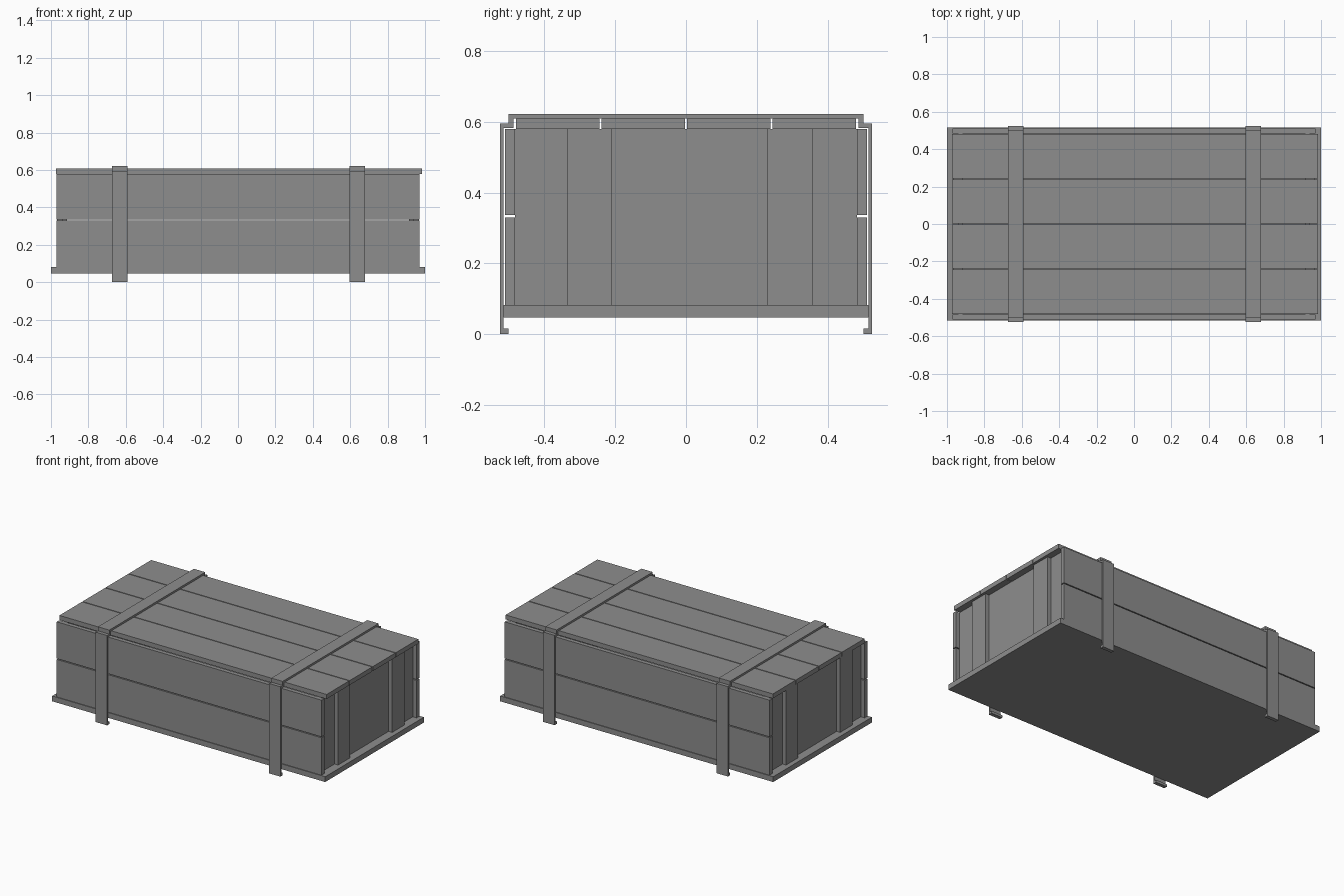
import bpy
import bmesh

default = bpy.data.objects.get("Cube")
if default:
    bpy.data.objects.remove(default, do_unlink=True)

# Single flat grey
grey = bpy.data.materials.new("weathered_grey")
grey.use_nodes = True
colour = (0.27, 0.27, 0.27, 1)
grey.diffuse_color = colour
grey.node_tree.nodes["Principled BSDF"].inputs["Base Color"].default_value = colour


def finish(name, bm):
    bmesh.ops.recalc_face_normals(bm, faces=bm.faces)
    mesh = bpy.data.meshes.new(name)
    bm.to_mesh(mesh)
    bm.free()
    mesh.materials.append(grey)
    obj = bpy.data.objects.new(name, mesh)
    bpy.context.scene.collection.objects.link(obj)
    return obj


def board(name, xs, ys, zs):
    """Box given by its extent along each axis."""
    bm = bmesh.new()
    bmesh.ops.create_cube(bm, size=1)
    for v in bm.verts:
        for axis, (low, high) in enumerate((xs, ys, zs)):
            v.co[axis] = high if v.co[axis] > 0 else low
    return finish(name, bm)


def band(name, profile, x, width):
    """Closed y-z profile extruded along x."""
    bm = bmesh.new()
    face = bm.faces.new([bm.verts.new((x - width / 2, y, z)) for y, z in profile])
    moved = bmesh.ops.extrude_face_region(bm, geom=[face])["geom"]
    verts = [g for g in moved if isinstance(g, bmesh.types.BMVert)]
    bmesh.ops.translate(bm, verts=verts, vec=(width, 0, 0))
    return finish(name, bm)


FLOOR, RIM, LID = 0.082, 0.579, 0.609
END = 0.97

# Base slab
board("base", (-1, 1), (-0.516, 0.516), (0.047, FLOOR))

# Two planks on each long side
for side, s in (("front", -1), ("back", 1)):
    ys = sorted((s * 0.483, s * 0.511))
    board(side + "_lower_plank", (-END, END), ys, (FLOOR, 0.33))
    board(side + "_upper_plank", (-END, END), ys, (0.336, RIM))

# Recessed end panels with two upright battens each
for side, s in (("left", 1), ("right", -1)):
    board(side + "_end_panel", sorted((s * 0.915, s * 0.942)),
          (-0.483, 0.483), (FLOOR, RIM))
    for part, ys in (("inner", (-0.335, -0.21)), ("outer", (0.23, 0.358))):
        board(f"{side}_{part}_batten", sorted((s * 0.942, s * 0.968)),
              sorted(s * y for y in ys), (FLOOR, RIM))

# Four lid boards with narrow gaps
pitch, gap = 0.2415, 0.006
for i in range(4):
    y = -0.48 + i * pitch
    board(f"lid_board_{i + 1}", (-0.972, 0.985), (y, y + pitch - gap), (RIM, LID))

# Metal bands: a capping strap and a hooked bracket down each long side
cap_half = [(0.488, LID), (0.488, 0.595), (0.502, 0.595), (0.502, 0.622)]
cap = cap_half + [(-y, z) for y, z in reversed(cap_half)]
bracket = [(0.501, 0.0), (0.525, 0.0), (0.525, 0.595), (0.488, 0.595),
           (0.488, 0.582), (0.516, 0.582), (0.516, 0.016), (0.501, 0.016)]
for side, x in (("right", -0.633), ("left", 0.637)):
    band(side + "_lid_strap", cap, x, 0.083)
    for place, s in (("front", -1), ("back", 1)):
        band(f"{side}_{place}_bracket", [(s * y, z) for y, z in bracket], x, 0.083)
